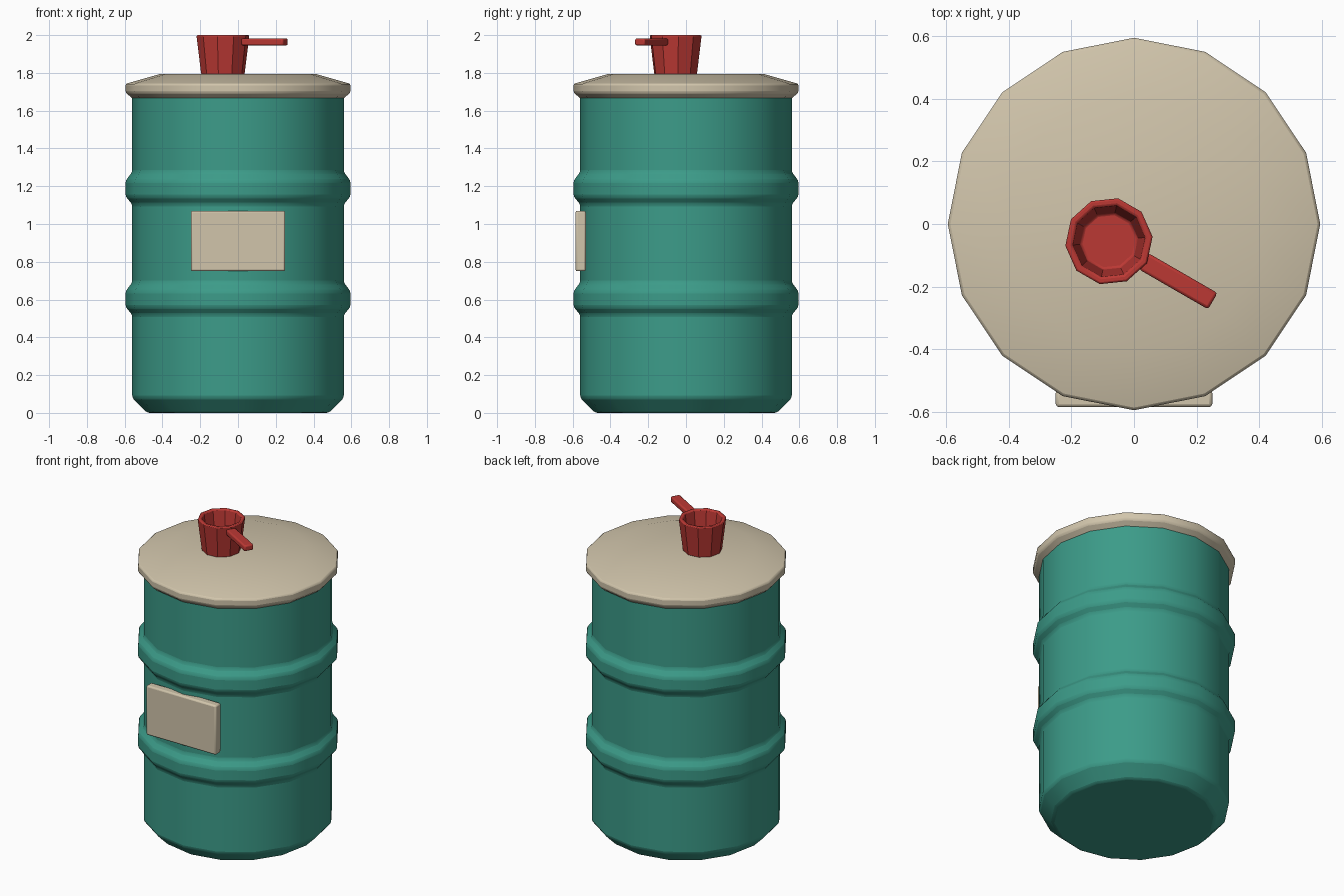
import bpy, bmesh, math
from mathutils import Matrix, Vector

cube = bpy.data.objects.get("Cube")
if cube:
    bpy.data.objects.remove(cube, do_unlink=True)


def material(name, rgb):
    mat = bpy.data.materials.new(name)
    mat.use_nodes = True
    mat.diffuse_color = (*rgb, 1)
    mat.node_tree.nodes["Principled BSDF"].inputs["Base Color"].default_value = (*rgb, 1)
    return mat


teal = material("teal paint", (0.045, 0.33, 0.25))
beige = material("beige paint", (0.64, 0.56, 0.41))
red = material("red plastic", (0.5, 0.04, 0.034))


def finish(name, bm, mat, bevel, limit, segments=2):
    """Turn a bmesh into a bevelled, smooth-shaded object."""
    bmesh.ops.recalc_face_normals(bm, faces=bm.faces)
    mesh = bpy.data.meshes.new(name)
    bm.to_mesh(mesh)
    bm.free()
    mesh.materials.append(mat)
    obj = bpy.data.objects.new(name, mesh)
    bpy.context.collection.objects.link(obj)
    mod = obj.modifiers.new("soft edges", "BEVEL")
    mod.width = bevel
    mod.segments = segments
    mod.limit_method = "ANGLE"
    mod.angle_limit = math.radians(limit)
    bpy.ops.object.select_all(action="DESELECT")
    obj.select_set(True)
    bpy.context.view_layer.objects.active = obj
    bpy.ops.object.shade_smooth_by_angle(angle=math.radians(35))
    return obj


def lathe(name, profile, sides, mat, bevel, limit, center=(0, 0), turn=0):
    """Rings of (radius, height) joined into a solid with capped ends."""
    bm = bmesh.new()
    rings = []
    for r, z in profile:
        angles = [turn + math.tau * i / sides for i in range(sides)]
        rings.append([bm.verts.new((center[0] + r * math.cos(a),
                                    center[1] + r * math.sin(a), z)) for a in angles])
    for low, high in zip(rings, rings[1:]):
        for i in range(sides):
            j = (i + 1) % sides
            bm.faces.new((low[i], low[j], high[j], high[i]))
    bm.faces.new(rings[0][::-1])
    bm.faces.new(rings[-1])
    return finish(name, bm, mat, bevel, limit)


def box(name, center, size, mat, bevel, turn=0):
    bm = bmesh.new()
    matrix = (Matrix.Translation(center) @ Matrix.Rotation(turn, 4, "Z")
              @ Matrix.Diagonal((*size, 1)))
    bmesh.ops.create_cube(bm, size=1, matrix=matrix)
    return finish(name, bm, mat, bevel, 40)


# Barrel with a chamfered foot and two raised hoops
wall, hoop = 0.56, 0.595
profile = [(0.48, 0), (wall, 0.08)]
for z in (0.605, 1.19):
    profile += [(wall, z - 0.085), (hoop, z - 0.045), (hoop, z + 0.04), (wall, z + 0.085)]
profile.append((wall, 1.69))
lathe("barrel_body", profile, 16, teal, 0.012, 30)

# Lid with a shallow sloping top
lathe("lid", [(0.555, 1.662), (hoop, 1.695), (hoop, 1.742), (0.41, 1.795)],
      16, beige, 0.009, 30)

# Front plate
box("front_plate", (0, -0.5575, 0.91), (0.5, 0.055, 0.32), beige, 0.01)

# Scoop cup with a hollow inside, and its handle
cup = Vector((-0.08, -0.055, 0))
aim = math.radians(-30)
lathe("cup", [(0.115, 1.79), (0.141, 2.0), (0.117, 2.0), (0.092, 1.83)],
      10, red, 0.007, 40, cup.xy, aim)
along = Vector((math.cos(aim), math.sin(aim), 0))
box("cup_handle", cup + along * 0.255 + Vector((0, 0, 1.964)),
    (0.256, 0.06, 0.038), red, 0.009, aim)
